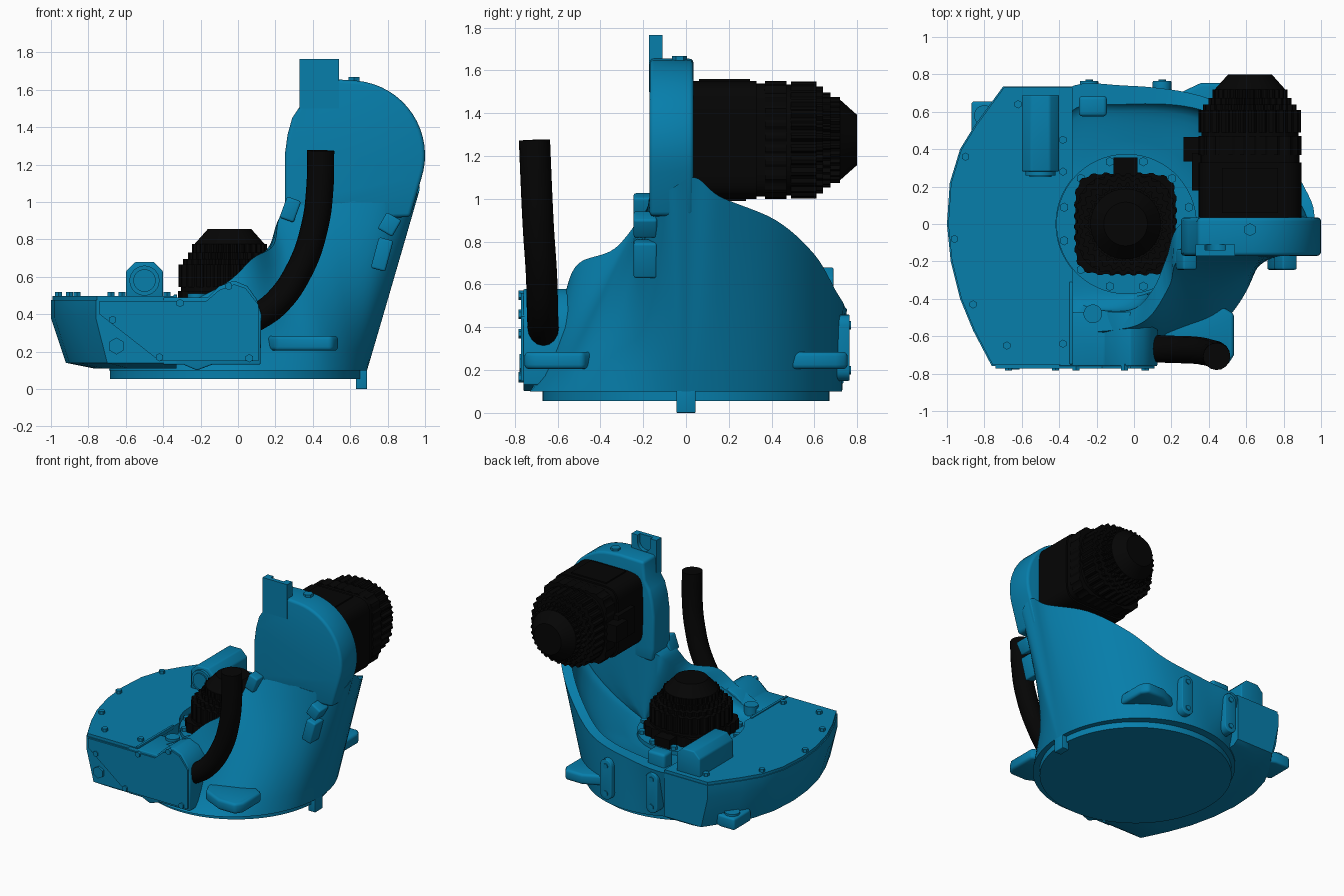
import bpy, bmesh
from math import sin, cos, pi, radians, atan2
from mathutils import Vector, Matrix

if "Cube" in bpy.data.objects:
    bpy.data.objects.remove(bpy.data.objects["Cube"])


def material(name, rgb):
    m = bpy.data.materials.new(name)
    m.diffuse_color = (*rgb, 1)
    m.use_nodes = True
    m.node_tree.nodes["Principled BSDF"].inputs["Base Color"].default_value = m.diffuse_color
    return m


BLUE = material("blue_paint", (0.002, 0.21, 0.41))
BLACK = material("black_plastic", (0.0015, 0.0015, 0.0015))


def finish(name, bm, mat=BLUE, bevel=0, angle=35):
    bmesh.ops.recalc_face_normals(bm, faces=bm.faces)
    if bevel:
        edges = [e for e in bm.edges if len(e.link_faces) == 2 and e.calc_face_angle(0) > 0.6]
        bmesh.ops.bevel(bm, geom=edges, offset=bevel, segments=3, profile=0.5, affect='EDGES', clamp_overlap=True)
    me = bpy.data.meshes.new(name)
    bm.to_mesh(me)
    bm.free()
    me.materials.append(mat)
    me.polygons.foreach_set("use_smooth", [True] * len(me.polygons))
    me.set_sharp_from_angle(angle=radians(angle))
    ob = bpy.data.objects.new(name, me)
    bpy.context.collection.objects.link(ob)
    return ob


def loft(bm, rings, cap_start=True, cap_end=True):
    vs = [[bm.verts.new(p) for p in r] for r in rings]
    n = len(vs[0])
    for a, b in zip(vs, vs[1:]):
        for i in range(n):
            bm.faces.new((a[i], a[(i + 1) % n], b[(i + 1) % n], b[i]))
    if cap_start:
        bm.faces.new(vs[0][::-1])
    if cap_end:
        bm.faces.new(vs[-1])


def prism(name, pts, lo, hi, axis='z', mat=BLUE, bevel=0):
    bm = bmesh.new()
    put = (lambda p, h: (p[0], p[1], h)) if axis == 'z' else (lambda p, h: (p[0], h, p[1]))
    loft(bm, [[put(p, h) for p in pts] for h in (lo, hi)])
    return finish(name, bm, mat, bevel)


def box(name, c, size, rot=0, axis='Y', mat=BLUE, bevel=0.012):
    bm = bmesh.new()
    m = Matrix.Translation(c) @ Matrix.Rotation(radians(rot), 4, axis) @ Matrix.Diagonal((*size, 1))
    bmesh.ops.create_cube(bm, size=1, matrix=m)
    return finish(name, bm, mat, bevel)


def arc(cx, cy, r, a0, a1, n):
    return [(cx + r * cos(radians(a0 + (a1 - a0) * i / n)), cy + r * sin(radians(a0 + (a1 - a0) * i / n)))
            for i in range(n + 1)]


def bolts(name, places, r=0.022, h=0.04, axis='z', sides=6):
    bm = bmesh.new()
    rot = Matrix.Rotation(pi / 2, 4, 'X') if axis == 'y' else Matrix()
    for p in places:
        bmesh.ops.create_cone(bm, cap_ends=True, segments=sides, radius1=r, radius2=r, depth=h,
                              matrix=Matrix.Translation(p) @ rot)
    finish(name, bm)


# base ring and stop tab
prism("base_ring", arc(-.015, 0, 0.67, 0, 356.25, 95), 0.055, 0.11)
box("stop_tab", (0.66, 0, 0.07), (0.06, 0.09, 0.14), bevel=0.005)

# swept main casting: base angle, outer rim x, y, z, inner rim x, y, flare
RIM = [(10, .93, .16, 1.01, .87, .14, 1), (35, .77, .42, .90, .71, .38, 1), (55, .55, .60, .74, .50, .55, 1),
       (72, .30, .70, .57, .27, .63, 1), (95, -.05, .74, .50, -.05, .64, 1), (118, -.36, .72, .47, -.34, .60, 1),
       (150, -.50, .40, .40, -.40, .30, 1), (180, -.55, 0, .40, -.41, 0, 1), (215, -.50, -.40, .40, -.38, -.30, 1),
       (245, -.30, -.56, .45, -.26, -.44, 1), (268, -.06, -.56, .57, -.02, -.46, .8),
       (285, .08, -.50, .70, .10, -.35, .6), (300, .19, -.33, .77, .17, -.19, .9),
       (315, .245, -.19, .95, .25, .0, 1.25), (330, .50, -.168, 1.0, .50, .04, 1.25),
       (345, .80, -.168, 1.0, .75, .04, 1.1), (357, .955, -.08, 1.04, .90, .04, 1), (2, .965, .04, 1.10, .92, .045, 1)]
RIM[-1] = (361,) + RIM[-1][1:]


def smooth_loop(rows, sub):
    n, out = len(rows), []
    for i in range(n):
        q = []
        for k in (-1, 0, 1, 2):
            j = i + k
            r = Vector(rows[j % n])
            r[0] += 360 * (j // n)
            q.append(r)
        for s in range(sub):
            t = s / sub
            out.append(0.5 * (2 * q[1] + (q[2] - q[0]) * t + (2 * q[0] - 5 * q[1] + 4 * q[2] - q[3]) * t * t
                              + (3 * q[1] - q[0] - 3 * q[2] + q[3]) * t ** 3))
    return out


loop = smooth_loop(RIM, 6)
WELL = Vector((-0.04, 0, 0.42))
rings = []
for k in range(9):
    t = k / 8
    ring = []
    for a, ox, oy, z, ix, iy, e in loop:
        s = t ** e
        bx, by = 0.69 * cos(radians(a)), 0.73 * sin(radians(a))
        ring.append((bx + (ox - bx) * s, by + (oy - by) * s, 0.1 + (z - 0.1) * t))
    rings.append(ring)
for k in range(8):
    t = k / 7
    ring = []
    for a, ox, oy, z, ix, iy, e in loop:
        w = atan2(iy, ix - WELL.x)
        s = t ** 1.5
        wx, wy = WELL.x + 0.37 * cos(w), 0.39 * sin(w)
        ring.append((ix + (wx - ix) * s, iy + (wy - iy) * s, z + (WELL.z - z) * t ** 0.6))
    rings.append(ring)
bm = bmesh.new()
loft(bm, rings)
finish("main_casting", bm, angle=50)

# upright arm head with eye tab
prism("arm_head", [(.27, .9), (.25, 1.0), (.25, 1.25), (.265, 1.36), (.29, 1.45), (.33, 1.51), (.34, 1.65), (.54, 1.655)]
      + arc(.60, 1.25, .4, 85, -18, 16) + [(.92, .92)], -.17, .035, 'y', bevel=0.02)
prism("eye_tab_front", [(.33, 1.5), (.54, 1.5), (.54, 1.765), (.33, 1.765)], -.172, -.14, 'y')
prism("eye_tab_back", [(.33, 1.5), (.54, 1.5), (.54, 1.765), (.49, 1.765)] + arc(.435, 1.71, .055, 0, -180, 10)
      + [(.38, 1.765), (.33, 1.765)], -.14, -.11, 'y')
bolts("head_bolt", [(.62, -.03, 1.65)], .035, .035)
for i, (x, z, r, w, h) in enumerate([(.81, .88, 30, .09, .10), (.77, .72, 15, .08, .17), (.28, .96, 20, .08, .12)]):
    box(f"arm_lug_{i}", (x, -.19, z), (w, .11, h), r)

# left gearbox housing with a round notch for the motor well
outline = [(-.33, -.76), (-.76, -.76), (-.86, -.57), (-.93, -.40), (-.98, -.2), (-1, 0), (-.985, .22), (-.93, .40),
           (-.85, .53), (-.70, .735), (-.33, .735)] + arc(-.04, 0, .38, 140, 220, 12)
bm = bmesh.new()
loft(bm, [[(x * k if x < -.5 else x, y * ky, z) for x, y in outline]
          for k, ky, z in ((.77, .94, .11), (.92, 1, .14), (1, 1, .38), (1, 1, .475))])
finish("gearbox_housing", bm)
prism("gearbox_lid", [(x * .993, y * .993) for x, y in outline], .475, .497)
bolts("lid_bolts", [(-.9, .36, .5), (-.96, -.08, .5), (-.86, -.43, .5), (-.68, -.65, .5), (-.38, -.64, .5),
                    (-.38, .45, .5), (-.62, .64, .5), (-.38, .28, .5)])
box("lid_seam", (-.335, -.53, .49), (.02, .44, .03), bevel=.004)

# front block and bolted cover
prism("front_block", [(-.4, .13), (-.29, .13), (-.22, .10), (-.14, .13), (.12, .13), (.125, .4), (.10, .48), (.05, .55),
                      (-.02, .58), (-.10, .55), (-.16, .49), (-.4, .49)], -.76, -.47, 'y', bevel=0.008)
prism("front_cover", [(-.74, .40), (-.42, .15), (.11, .15), (.11, .45), (.04, .54), (-.02, .56), (-.1, .53), (-.17, .47),
                      (-.74, .47)], -.772, -.755, 'y')
bolts("cover_bolts", [(-.67, -.765, .37), (-.31, -.765, .46), (-.05, -.765, .55), (.06, -.765, .165),
                      (-.42, -.765, .17)], axis='y', h=.034)
bolts("drain_plug", [(-.65, -.76, .23)], .045, .035, 'y')

# jack pads round the base
for s, n in ((-1, "front"), (1, "back")):
    prism(f"foot_pad_{n}", [(.12, s * .5), (.2, s * .68), (.36, s * .755), (.5, s * .755), (.535, s * .70),
                            (.535, s * .48), (.4, s * .4)], .205, .285, bevel=.02)
prism("foot_pad_left", [(-.87, .45), (-.87, .655), (-.75, .655), (-.6, .6), (-.6, .4)], .14, .23, bevel=.015)
bolts("pad_seat", [(-.80, .58, .235)], .055, .02, sides=24)

# lugs on the back wall, each with two bolts
for i, x in enumerate((-.24, .15)):
    prism(f"back_lug_{i}", arc(x, .41, .05, 0, 180, 8) + arc(x, .2, .05, 180, 360, 8), .66, .765, 'y', bevel=.006)
    bolts(f"back_lug_bolts_{i}", [(x, .762, .41), (x, .762, .2)], .02, .02, 'y', 12)
box("well_bracket", (-.22, .63, .5), (.15, .11, .16), bevel=.02)
bolts("well_boss", [(-.22, -.48, .46)], .05, .1, sides=20)

# motor flange in the well
prism("well_flange", arc(-.04, 0, .375, 0, 354, 59), .41, .45)
bolts("flange_bolts", [(-.04 + .345 * cos(radians(a)), .345 * sin(radians(a)), .455) for a in range(15, 375, 30)], .025, .04)

# balance cylinder block on the lid
prism("lid_block", [(-.6, .48), (-.4, .48), (-.4, .63), (-.45, .68), (-.55, .68), (-.6, .63)], .28, .69, 'y', bevel=.01)
bolts("lid_block_cap", [(-.5, .275, .58)], .08, .03, 'y', 32)
bolts("lid_block_core", [(-.5, .265, .58)], .06, .03, 'y', 32)


# servo motors: start, end, half width, squareness, tooth depth, end taper
STAGES = [(0, .30, .276, 6, 0, 1), (.30, .34, .265, 6, 0, 1), (.34, .44, .275, 5, .03, 1), (.44, .46, .26, 3, 0, 1),
          (.46, .58, .274, 2.5, .06, 1), (.58, .61, .25, 2.2, .07, 1), (.61, .645, .222, 2, .10, 1),
          (.645, .69, .20, 2, .08, 1), (.69, .77, .188, 2, 0, .62)]


def motor(name, mat4):
    bm = bmesh.new()
    for lo, hi, half, n, tooth, taper in STAGES:
        N = 120
        ring = []
        for i in range(N):
            c, s = cos(2 * pi * (i + .5) / N), sin(2 * pi * (i + .5) / N)
            r = half / (abs(c) ** n + abs(s) ** n) ** (1 / n) * (1 - tooth * (i // 2 % 2))
            ring.append((r * c, r * s))
        loft(bm, [[(x * k, y * k, z) for x, y in ring] for k, z in ((1, lo), (taper, hi))])
    for c, size in [((0, .31, .37), (.13, .09, .13)), ((0, .28, .25), (.2, .06, .2)), ((.27, .1, .15), (.03, .06, .2)),
                    ((.27, -.1, .15), (.03, .06, .2)), ((-.27, 0, .15), (.03, .3, .24))]:
        bmesh.ops.create_cube(bm, size=1, matrix=Matrix.Translation(c) @ Matrix.Diagonal((*size, 1)))
    bm.transform(mat4)
    finish(name, bm, BLACK, angle=25)


motor("base_motor", Matrix.Translation((-.045, 0, .085)))
motor("arm_motor", Matrix.Translation((.62, .03, 1.275)) @ Matrix.Rotation(-pi / 2, 4, 'X') @ Matrix.Rotation(pi / 2, 4, 'Z'))

# cable hose
cu = bpy.data.curves.new("cable_hose", 'CURVE')
cu.dimensions = '3D'
cu.bevel_depth, cu.bevel_resolution, cu.use_fill_caps = .073, 6, True
cu.resolution_u = 10
path = [(.06, -.665, .36), (.20, -.67, .455), (.33, -.675, .64), (.41, -.69, .87), (.438, -.70, 1.08), (.442, -.708, 1.275)]
sp = cu.splines.new('BEZIER')
sp.bezier_points.add(len(path) - 1)
for bp, p in zip(sp.bezier_points, path):
    bp.co = p
    bp.handle_left_type = bp.handle_right_type = 'AUTO'
cu.materials.append(BLACK)
bpy.context.collection.objects.link(bpy.data.objects.new("cable_hose", cu))
